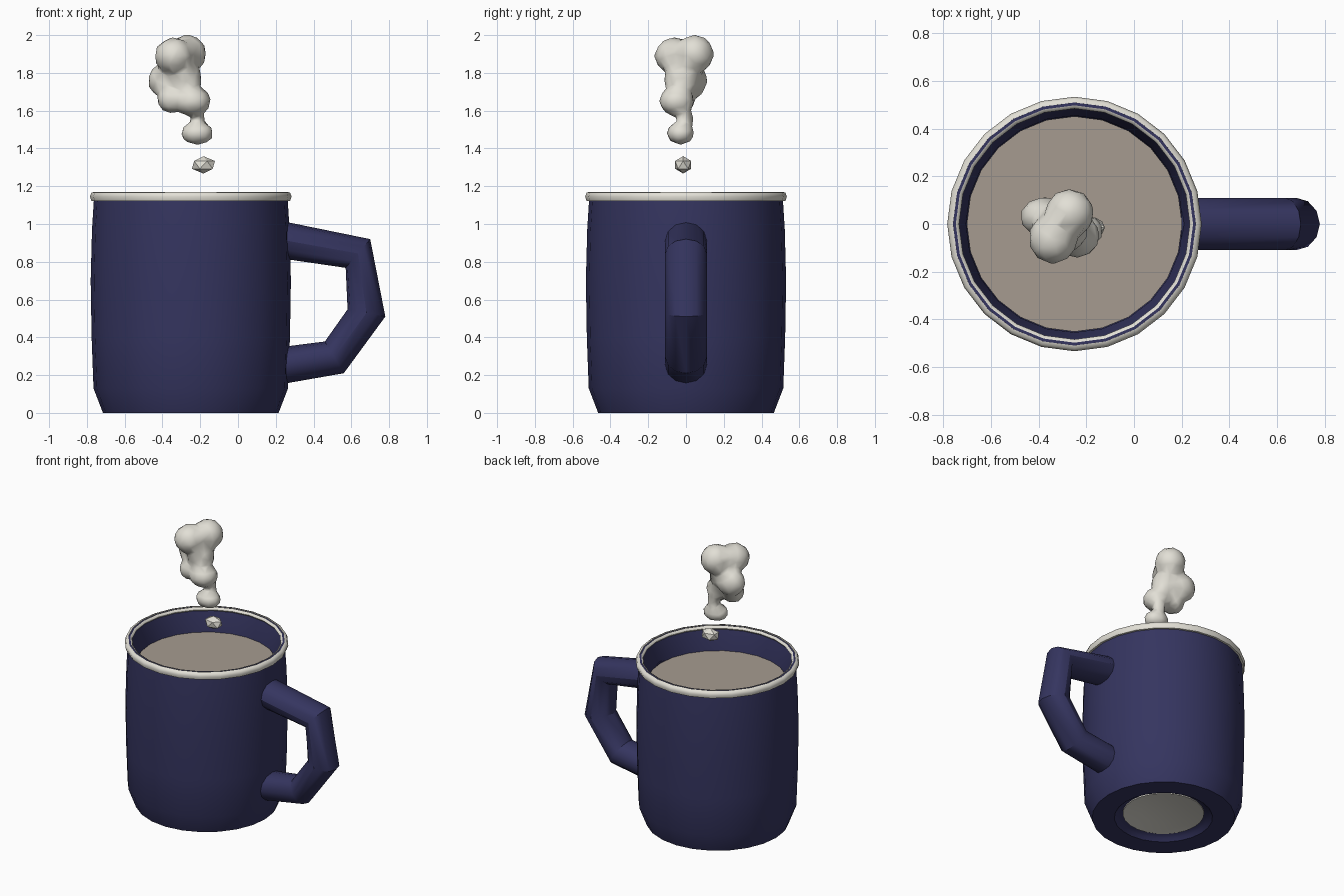
import bpy, bmesh, math
from mathutils import Vector, Matrix

if "Cube" in bpy.data.objects:
    bpy.data.objects.remove(bpy.data.objects["Cube"])

CX = -0.25   # mug axis
SIDES = 24


def material(name, rgb):
    m = bpy.data.materials.new(name)
    m.diffuse_color = (*rgb, 1)
    m.use_nodes = True
    m.node_tree.nodes["Principled BSDF"].inputs["Base Color"].default_value = m.diffuse_color
    return m


BLUE = material("navy enamel", (0.035, 0.035, 0.115))
CREAM = material("cream", (0.76, 0.74, 0.67))
COFFEE = material("milky coffee", (0.38, 0.33, 0.28))


def finish(bm, name, mat, angle=40):
    bmesh.ops.recalc_face_normals(bm, faces=bm.faces[:])
    me = bpy.data.meshes.new(name)
    bm.to_mesh(me)
    bm.free()
    me.materials.append(mat)
    ob = bpy.data.objects.new(name, me)
    bpy.context.collection.objects.link(ob)
    bpy.ops.object.select_all(action='DESELECT')
    ob.select_set(True)
    bpy.context.view_layer.objects.active = ob
    bpy.ops.object.shade_smooth_by_angle(angle=math.radians(angle))
    return ob


def lathe(name, profile, mat, closed=False, angle=40):
    """Spin (radius, height) points around the mug axis."""
    bm = bmesh.new()
    vs = [bm.verts.new((CX + r, 0, z)) for r, z in profile]
    es = [bm.edges.new(p) for p in zip(vs, vs[1:])]
    if closed:
        es.append(bm.edges.new((vs[-1], vs[0])))
    bmesh.ops.spin(bm, geom=vs + es, cent=(CX, 0, 0), axis=(0, 0, 1),
                   angle=2 * math.pi, steps=SIDES, use_merge=True)
    bmesh.ops.remove_doubles(bm, verts=bm.verts[:], dist=1e-4)
    return finish(bm, name, mat, angle)


# Mug body: foot recess, outer wall, lip, inner wall, floor
lathe("mug_body", [
    (0, 0.065), (0.27, 0.035), (0.30, 0.02), (0.32, 0), (0.465, 0),
    (0.515, 0.13), (0.525, 0.40), (0.53, 0.70), (0.523, 0.97), (0.513, 1.13),
    (0.510, 1.166), (0.497, 1.166), (0.490, 1.13), (0.455, 1.0),
    (0.43, 0.15), (0, 0.10)], BLUE)

# Cream rim beads outside and inside the lip
lathe("outer_rim", [(0.508, 1.12), (0.526, 1.122), (0.534, 1.145),
                    (0.526, 1.166), (0.510, 1.17)], CREAM, True, 60)
lathe("inner_rim", [(0.498, 1.17), (0.489, 1.166), (0.484, 1.155),
                    (0.492, 1.145)], CREAM, True, 60)

# Pale dished disc in the foot
lathe("foot_disc", [(0, 0.055), (0.15, 0.047), (0.265, 0.028),
                    (0.265, 0.04), (0, 0.068)], CREAM)

# Drink surface
lathe("coffee", [(0, 1.01), (0.452, 1.01), (0.45, 0.98), (0, 0.98)], COFFEE)

# Handle: oval sections spanning outer and inner points in the xz plane
sections = [((0.20, 1.022), (0.20, 0.822)), ((0.70, 0.92), (0.57, 0.768)),
            ((0.78, 0.51), (0.58, 0.548)), ((0.56, 0.21), (0.46, 0.378)),
            ((0.20, 0.147), (0.20, 0.345))]
bm = bmesh.new()
rings = []
N = 12
for (ox, oz), (ix, iz) in sections:
    o, i = Vector((ox, 0, oz)), Vector((ix, 0, iz))
    c, a = (o + i) / 2, (o - i) / 2
    rings.append([bm.verts.new(c + a * math.cos(2 * math.pi * k / N)
                               + Vector((0, 0.11 * math.sin(2 * math.pi * k / N), 0)))
                  for k in range(N)])
for r, s in zip(rings, rings[1:]):
    for k in range(N):
        bm.faces.new((r[k], r[(k + 1) % N], s[(k + 1) % N], s[k]))
bm.faces.new(rings[0])
bm.faces.new(rings[-1])
finish(bm, "handle", BLUE, 35)


def blob(bm, x, y, z, rx, ry, rz, sub=2):
    bmesh.ops.create_icosphere(bm, subdivisions=sub, radius=1,
                               matrix=Matrix.Translation((x, y, z))
                               @ Matrix.Diagonal((rx, ry, rz, 1)))


# Steam cloud: overlapping puffs fused and simplified
bm = bmesh.new()
for p in [(-0.27, 0.045, 1.90, 0.105, 0.105, 0.105),
          (-0.34, -0.06, 1.89, 0.105, 0.11, 0.10),
          (-0.375, 0.03, 1.76, 0.105, 0.085, 0.10),
          (-0.28, -0.02, 1.77, 0.09, 0.10, 0.10),
          (-0.24, -0.05, 1.65, 0.10, 0.095, 0.08),
          (-0.35, -0.03, 1.66, 0.08, 0.08, 0.075),
          (-0.215, -0.005, 1.56, 0.04, 0.045, 0.07),
          (-0.215, -0.03, 1.48, 0.09, 0.075, 0.062)]:
    blob(bm, *p)
cloud = finish(bm, "steam_cloud", CREAM)
rm = cloud.modifiers.new("fuse", 'REMESH')
rm.mode = 'VOXEL'
rm.voxel_size = 0.018
rm.use_smooth_shade = True
sm = cloud.modifiers.new("soften", 'SMOOTH')
sm.iterations = 2
dc = cloud.modifiers.new("simplify", 'DECIMATE')
dc.ratio = 0.12

# Small separate wisp
bm = bmesh.new()
blob(bm, -0.183, -0.015, 1.313, 0.068, 0.05, 0.046, 1)
finish(bm, "steam_wisp", CREAM, 30)
